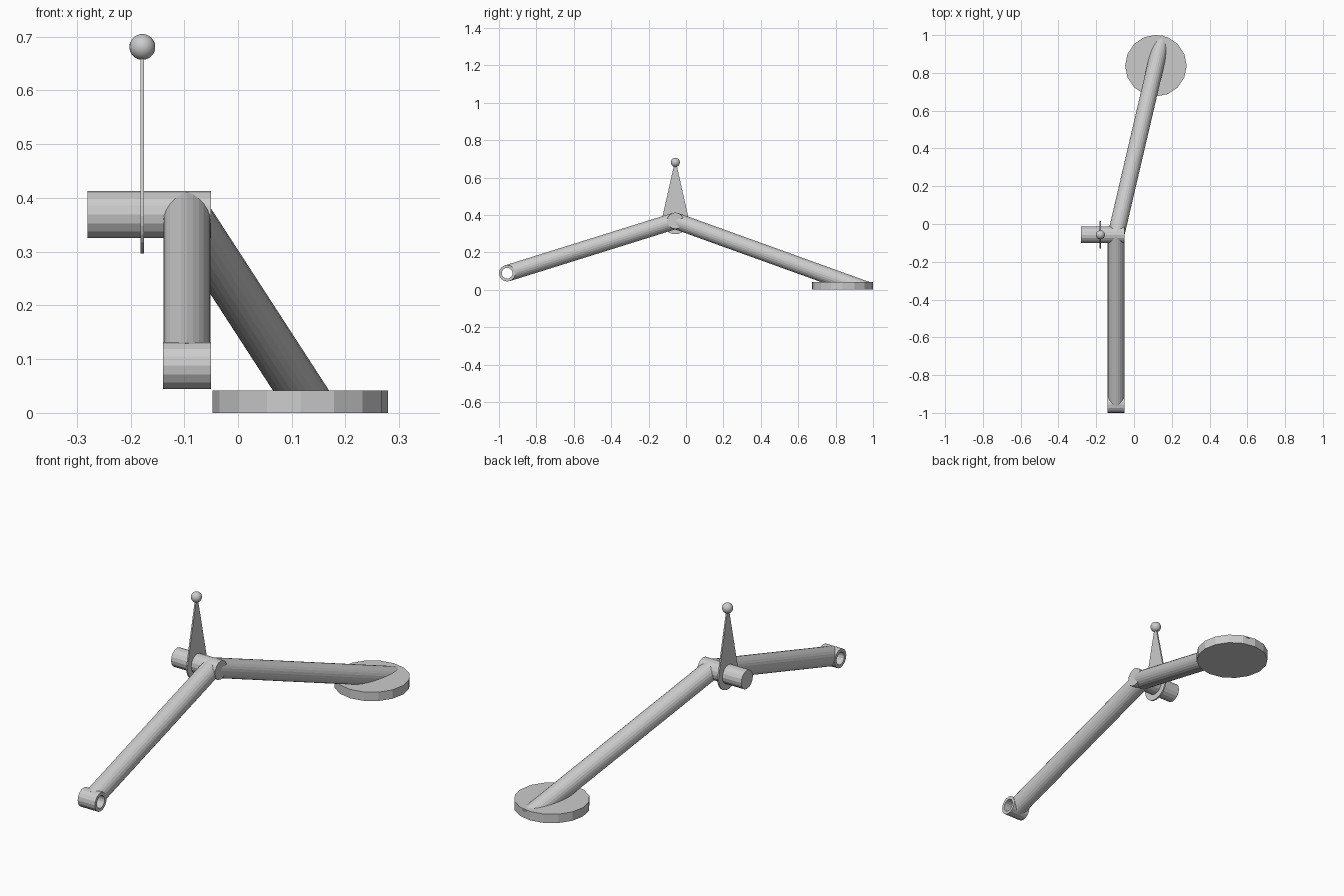
import bpy, bmesh, math
from mathutils import Vector

if "Cube" in bpy.data.objects:
    bpy.data.objects.remove(bpy.data.objects["Cube"])

R = 0.044                                   # tube radius
PIVOT = Vector((-0.095, -0.057, 0.369))
TOE = Vector((-0.095, -0.956, 0.088))
PAD = Vector((0.116, 0.838, 0.0))
POINTER_X = -0.178


def rod(name, a, b, radius, sides=16):
    """Capped cylinder between two points."""
    a, b = Vector(a), Vector(b)
    bpy.ops.mesh.primitive_cylinder_add(vertices=sides, radius=radius,
                                        depth=(b - a).length, location=(a + b) / 2)
    ob = bpy.context.object
    ob.name = name
    ob.rotation_euler = (b - a).to_track_quat('Z', 'Y').to_euler()
    bpy.ops.object.transform_apply(location=True, rotation=True, scale=True)
    return ob


# foot pad and cross shaft
rod("foot_pad", PAD, PAD + Vector((0, 0, 0.042)), 0.163)
rod("pivot_shaft", (-0.28, PIVOT.y, PIVOT.z), (-0.05, PIVOT.y, PIVOT.z), R)

# front arm ending in an eyelet, both pierced by one hole
front_arm = rod("front_arm", PIVOT, TOE, R, 24)
side = Vector((R + 0.001, 0, 0))
eyelet = rod("eyelet", TOE - side, TOE + side, R)
hole = rod("hole_cutter", TOE - side * 2, TOE + side * 2, 0.029)
hole.hide_render = True
for ob in (front_arm, eyelet):
    mod = ob.modifiers.new("hole", 'BOOLEAN')
    mod.operation = 'DIFFERENCE'
    mod.solver = 'EXACT'
    mod.object = hole
    bpy.context.view_layer.objects.active = ob
    bpy.ops.object.modifier_apply(modifier=mod.name)
bpy.data.objects.remove(hole)

# back arm, trimmed flat inside the pad
target = Vector((0.117, 0.85, 0.042))
back_arm = rod("back_arm", PIVOT, PIVOT + (target - PIVOT) * 1.3, R, 24)
bm = bmesh.new()
bm.from_mesh(back_arm.data)
cut = bmesh.ops.bisect_plane(bm, geom=bm.verts[:] + bm.edges[:] + bm.faces[:],
                             plane_co=(0, 0, 0.035), plane_no=(0, 0, 1), clear_inner=True)
bmesh.ops.holes_fill(bm, edges=[e for e in bm.edges if e.is_boundary])
bmesh.ops.recalc_face_normals(bm, faces=bm.faces)
bm.to_mesh(back_arm.data)
bm.free()

# pointer plate: round base tapering to a thin tip
pr, tip_z = 0.072, 0.68
outline = []
for i in range(15):
    a = math.radians(-193 + 206 * i / 14)
    outline.append((PIVOT.y + pr * math.cos(a), PIVOT.z + pr * math.sin(a)))
outline += [(PIVOT.y + 0.004, tip_z), (PIVOT.y - 0.004, tip_z)]
bm = bmesh.new()
face = bm.faces.new([bm.verts.new((POINTER_X - 0.0035, y, z)) for y, z in outline])
ext = bmesh.ops.extrude_face_region(bm, geom=[face])
bmesh.ops.translate(bm, vec=(0.007, 0, 0),
                    verts=[v for v in ext["geom"] if isinstance(v, bmesh.types.BMVert)])
if not any(f is face for f in bm.faces):
    bmesh.ops.holes_fill(bm, edges=[e for e in bm.edges if e.is_boundary])
bmesh.ops.recalc_face_normals(bm, faces=bm.faces)
mesh = bpy.data.meshes.new("pointer_plate")
bm.to_mesh(mesh)
bm.free()
bpy.context.collection.objects.link(bpy.data.objects.new("pointer_plate", mesh))

# ball on the pointer tip
bpy.ops.mesh.primitive_uv_sphere_add(segments=24, ring_count=16, radius=0.024,
                                     location=(POINTER_X, PIVOT.y, 0.681))
bpy.context.object.name = "pointer_ball"
bpy.ops.object.shade_smooth()
